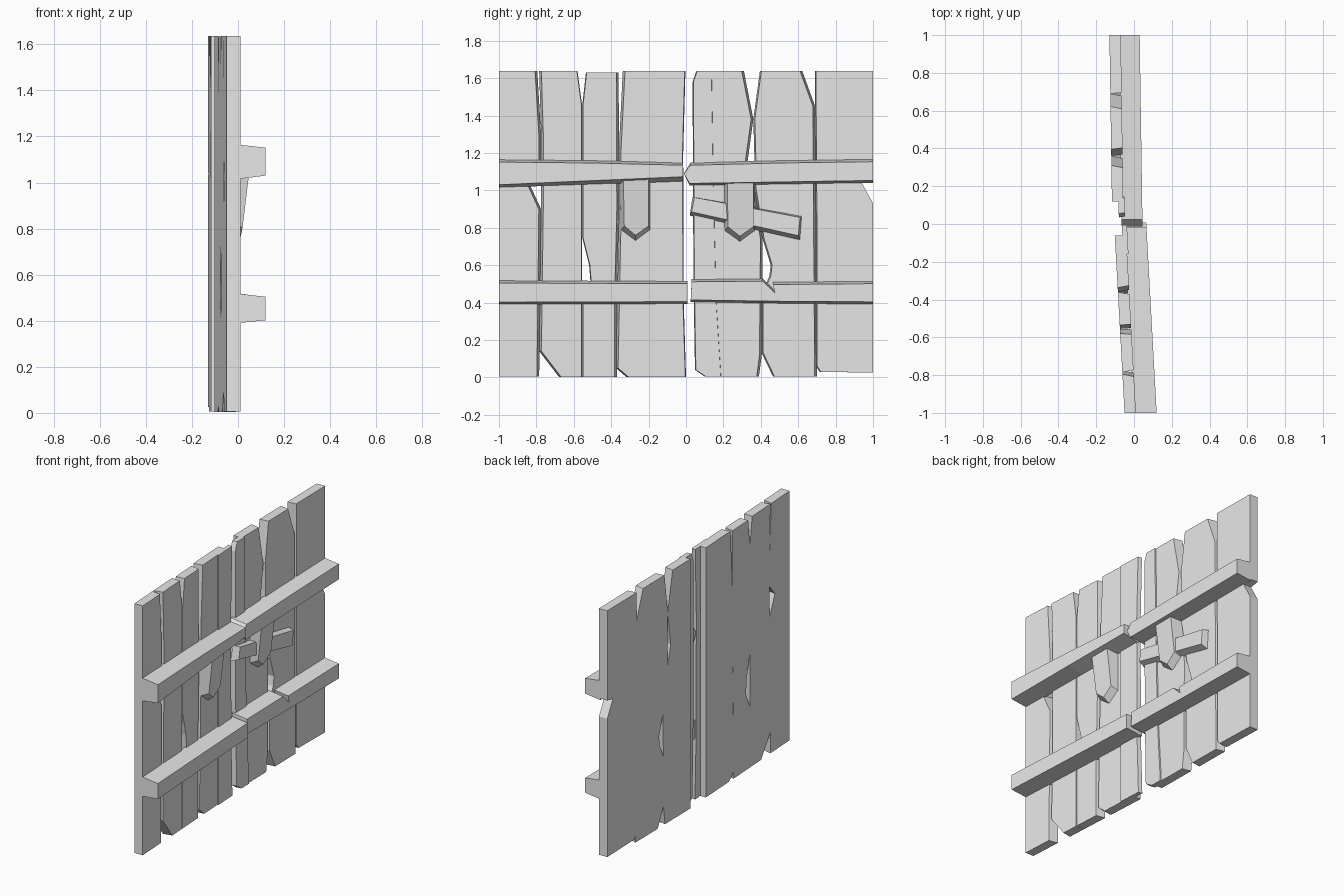
import bpy
import bmesh

wood = bpy.data.materials.new("grey_wood")
wood.diffuse_color = (0.8, 0.8, 0.8, 1)

TOP = 1.637
THICK = 0.06


def near_leaf(y):
    return -0.105 - 0.055 * y


def far_leaf(y):
    return -0.115 - 0.015 * y


def solid(name, leaf, back, front, d0, d1):
    """Join a back and a front (y, z) outline; depths are measured from the leaf's back."""
    depth = d1 if callable(d1) else (lambda z: d1)
    bm = bmesh.new()
    a = [bm.verts.new((leaf(y) + d0, y, z)) for y, z in back]
    b = [bm.verts.new((leaf(y) + depth(z), y, z)) for y, z in front]
    n = len(a)
    bm.faces.new(a)
    bm.faces.new(b[::-1])
    for i in range(n):
        j = (i + 1) % n
        bm.faces.new((a[j], a[i], b[i], b[j]))
    bmesh.ops.recalc_face_normals(bm, faces=bm.faces)
    me = bpy.data.meshes.new(name)
    bm.to_mesh(me)
    bm.free()
    me.materials.append(wood)
    ob = bpy.data.objects.new(name, me)
    bpy.context.collection.objects.link(ob)


def plank(name, leaf, left, right, gl=0.012, gr=0.012, d0=0.0, d1=THICK):
    """Upright board: left and right edges listed bottom to top, front narrowed by gl and gr."""
    back = left + right[::-1]
    front = [(y + gl, z) for y, z in left] + [(y - gr, z) for y, z in right[::-1]]
    solid(name, leaf, back, front, d0, d1)


def bar(name, leaf, low, high, d1, drop=0.014):
    """Cross bar: low edge as (y, z, front rise), high edge as (y, z), both left to right."""
    back = [(y, z) for y, z, r in low] + high[::-1]
    front = [(y, z + r) for y, z, r in low] + [(y, z - drop) for y, z in high[::-1]]
    solid(name, leaf, back, front, 0.05, d1)


# Boards of the near leaf
plank("near_board_1", near_leaf,
      [(-1, 0.005), (-1, TOP)],
      [(-0.785, 0.005), (-0.775, 0.9), (-0.835, 1.03), (-0.775, 1.1), (-0.775, 1.3), (-0.795, TOP)],
      gl=0)
plank("near_board_2", near_leaf,
      [(-0.68, 0.003), (-0.785, 0.14), (-0.775, 0.9), (-0.775, 1.3), (-0.785, TOP)],
      [(-0.555, 0.003), (-0.555, 1.45), (-0.58, TOP)], gr=0.003)
plank("near_board_3", near_leaf,
      [(-0.555, 0.003), (-0.555, 0.4), (-0.51, 0.5), (-0.518, 0.6), (-0.555, 0.75),
       (-0.555, 1.45), (-0.535, 1.63)],
      [(-0.37, 0.003), (-0.37, 0.4), (-0.358, 0.9), (-0.36, 1.63)], gl=0.004)
plank("near_board_4", near_leaf,
      [(-0.32, 0.003), (-0.375, 0.05), (-0.358, 0.9), (-0.36, 1.2), (-0.338, TOP)],
      [(-0.06, 0.003), (-0.06, TOP)], gr=0)
plank("near_lip", near_leaf,
      [(-0.16, 0.003), (-0.16, TOP)],
      [(0, 0.003), (-0.012, 0.4), (-0.015, 1.2), (-0.003, TOP)],
      gl=0, gr=0.004, d0=0.04, d1=0.067)

# Boards of the far leaf
plank("far_lip", far_leaf,
      [(0.10, 0.005), (0.048, 0.04), (0.04, 0.5), (0.035, 1.58), (0.055, TOP)],
      [(0.19, 0.005), (0.165, 0.4), (0.15, 1.0), (0.14, TOP)],
      gl=0.005, gr=0.004, d0=0.035, d1=0.068)
plank("far_board_1", far_leaf,
      [(0.12, 0.005), (0.12, TOP)],
      [(0.39, 0.005), (0.405, 0.12), (0.41, 0.74), (0.365, 1.02), (0.33, 1.16),
       (0.36, 1.38), (0.31, TOP)], gl=0)
plank("far_board_2", far_leaf,
      [(0.465, 0.005), (0.405, 0.13), (0.405, 0.45), (0.445, 0.54), (0.453, 0.6), (0.41, 0.74),
       (0.365, 1.02), (0.365, 1.2), (0.36, 1.38), (0.395, TOP)],
      [(0.70, 0.005), (0.695, 0.7), (0.69, 1.45), (0.622, TOP)], gl=0.008)
plank("far_board_3", far_leaf,
      [(0.715, 0.03), (0.695, 0.06), (0.695, 0.7), (0.69, 1.45), (0.69, TOP)],
      [(1, 0.025), (1, 0.93), (0.94, 1.04), (1, 1.05), (1, TOP)], gl=0.006, gr=0)

# Cross bars
bar("near_upper_bar", near_leaf,
    [(-1, 1.015, 0.015), (-0.5, 1.032, 0.02), (-0.015, 1.045, 0.028)],
    [(-1, 1.165), (-0.5, 1.16), (-0.015, 1.148)], 0.17)
bar("near_lower_bar", near_leaf,
    [(-1, 0.39, 0.012), (0.008, 0.393, 0.012)],
    [(-1, 0.518), (0.008, 0.515)], 0.17)
bar("far_upper_bar", far_leaf,
    [(-0.012, 1.09, 0), (0.02, 1.025, 0.012), (1, 1.04, 0.013)],
    [(0.025, 1.148), (0.5, 1.16), (1, 1.167)], 0.16)
bar("far_lower_bar", far_leaf,
    [(0.025, 0.402, 0.012), (0.5, 0.395, 0.012), (1, 0.39, 0.014)],
    [(0.03, 0.525), (0.41, 0.528), (0.44, 0.50), (0.475, 0.465), (0.465, 0.51), (1, 0.515)],
    0.16)


# Pointed stubs hanging under the upper bars
def stub(name, leaf, y0, y1, zp):
    mid = (y0 + y1) / 2
    back = [(y0, 1.06), (y0, zp + 0.06), (mid, zp), (y1, zp + 0.06), (y1, 1.06)]
    front = [(y0 + 0.015, 1.06), (y0 + 0.02, zp + 0.085), (mid, zp + 0.035),
             (y1 - 0.01, zp + 0.085), (y1 - 0.01, 1.06)]
    solid(name, leaf, back, front, 0.05, lambda z: 0.10 + 0.12 * (z - 0.75))


stub("near_stub", near_leaf, -0.35, -0.19, 0.725)
stub("far_stub", far_leaf, 0.205, 0.37, 0.72)

# Slanted patch board
solid("patch_board", far_leaf,
      [(0.035, 0.965), (0.62, 0.862), (0.61, 0.73), (0.02, 0.865)],
      [(0.045, 0.962), (0.61, 0.855), (0.60, 0.758), (0.03, 0.885)], 0.05, 0.10)
